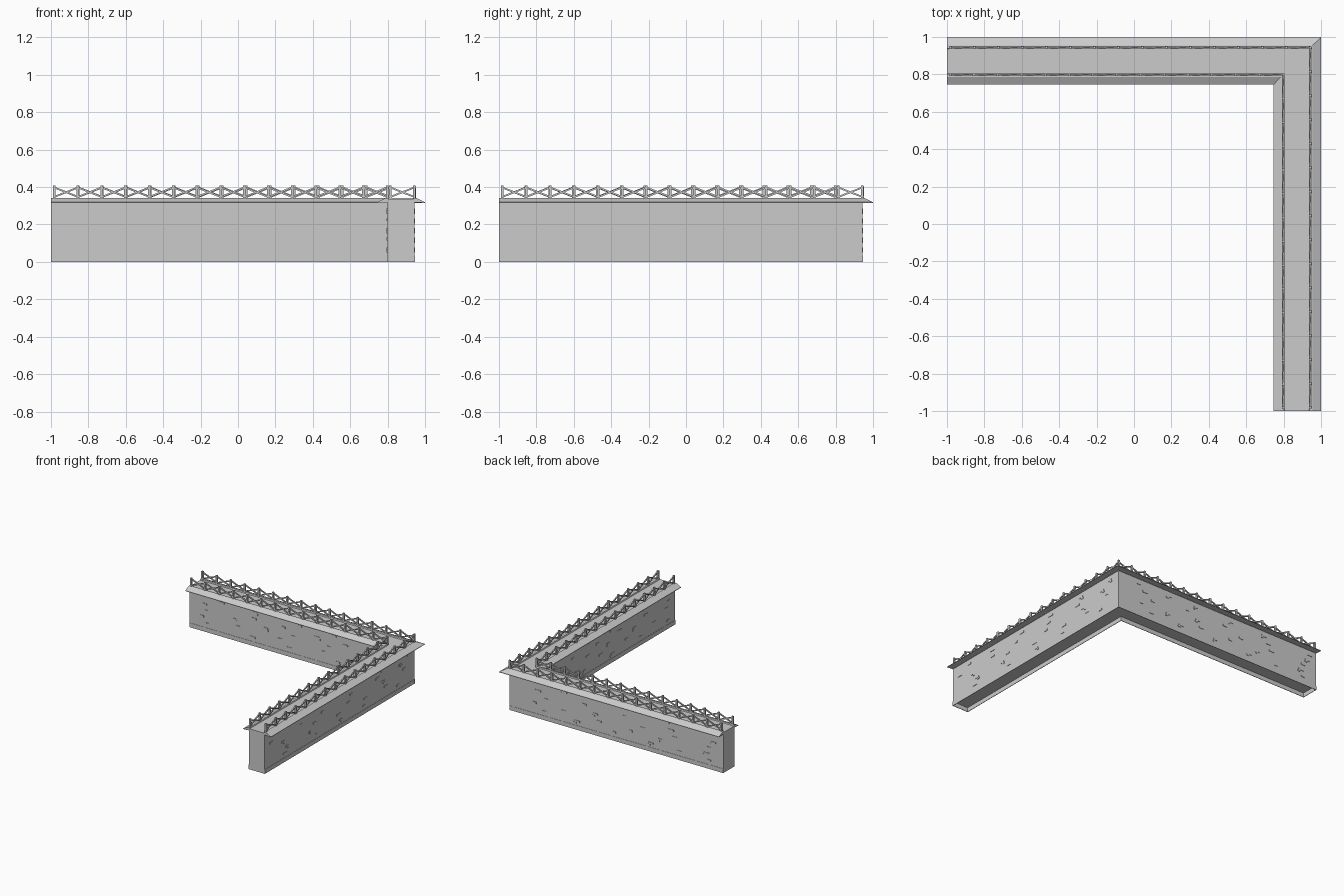
import bpy, bmesh, math, random
from mathutils import Vector, Matrix

if "Cube" in bpy.data.objects:
    bpy.data.objects.remove(bpy.data.objects["Cube"])

random.seed(7)
OUT, INN = 0.943, 0.798      # outer / inner wall faces
MID = (OUT + INN) / 2
DECK = 0.333


def finish(bm, name):
    bmesh.ops.recalc_face_normals(bm, faces=bm.faces)
    me = bpy.data.meshes.new(name)
    bm.to_mesh(me)
    bm.free()
    ob = bpy.data.objects.new(name, me)
    bpy.context.collection.objects.link(ob)
    return ob


def sweep_corner(name, profile):
    """Sweep a closed (offset, z) profile along the mitred L path."""
    bm = bmesh.new()
    rings = [[bm.verts.new(p) for p in pts] for pts in (
        [(-1, u, z) for u, z in profile],
        [(u, u, z) for u, z in profile],
        [(u, -1, z) for u, z in profile])]
    n = len(profile)
    for a, b in zip(rings, rings[1:]):
        for i in range(n):
            j = (i + 1) % n
            bm.faces.new((a[i], a[j], b[j], b[i]))
    bm.faces.new(rings[0])
    bm.faces.new(rings[-1])
    return finish(bm, name)


def add_box(bm, center, size, rot=None):
    m = Matrix.Translation(center)
    if rot is not None:
        m = m @ rot
    bmesh.ops.create_cube(bm, size=1, matrix=m @ Matrix.Diagonal((*size, 1)))


def add_bar(bm, a, b, w):
    a, b = Vector(a), Vector(b)
    d = b - a
    rot = d.to_track_quat('X', 'Z').to_matrix().to_4x4()
    add_box(bm, (a + b) / 2, (d.length, w, w), rot)


def place(arm, s, u, z):
    """Position s along an arm at sideways offset u."""
    return (s, u, z) if arm == 0 else (u, s, z)


# Wall body and recessed-bottom base skirt
sweep_corner("wall_body", [(INN, 0.035), (OUT, 0.035), (OUT, 0.325), (INN, 0.325)])
t = 0.002
sweep_corner("outer_skirt", [(OUT - t, 0), (OUT + t, 0), (OUT + t, 0.035), (OUT - t, 0.035)])
sweep_corner("inner_skirt", [(INN - t, 0), (INN + t, 0), (INN + t, 0.035), (INN - t, 0.035)])
bm = bmesh.new()
add_box(bm, (-1 + t, MID, 0.0175), (2 * t, OUT - INN, 0.035))
add_box(bm, (MID, -1 + t, 0.0175), (OUT - INN, 2 * t, 0.035))
finish(bm, "end_skirts")

# Walkway slab and sloped eaves
sweep_corner("walkway", [(INN - .004, 0.318), (OUT + .004, 0.318),
                         (OUT + .004, DECK), (INN - .004, DECK)])
eave = [(-0.008, DECK), (-0.004, 0.341), (0.012, 0.341), (0.057, 0.319),
        (0.057, 0.315), (0.0, 0.319)]
sweep_corner("outer_eave", [(OUT + d, z) for d, z in eave])
sweep_corner("inner_eave", [(INN - d * 0.93, z) for d, z in eave])

# Railings: posts and crossed braces
for name, u, bays in (("outer_railing", OUT, 15), ("inner_railing", INN, 14)):
    bm = bmesh.new()
    start = -0.983
    step = (u - start) / bays
    for arm in (0, 1):
        for i in range(bays + 1):
            s = start + i * step
            if i < bays or arm == 0:
                add_box(bm, place(arm, s, u, 0.370), (0.014, 0.014, 0.076))
            if i < bays:
                lo, hi = 0.347, 0.398
                add_bar(bm, place(arm, s, u - .003, lo), place(arm, s + step, u - .003, hi), 0.009)
                add_bar(bm, place(arm, s, u + .003, hi), place(arm, s + step, u + .003, lo), 0.009)
    finish(bm, name)

# Scattered raised stones on the wall faces
bm = bmesh.new()
for arm in (0, 1):
    for u in (OUT, INN):
        for row in range(5):
            s = -0.95 + random.uniform(0, 0.25)
            z = 0.07 + row * 0.052
            while s < u - 0.05:
                w = random.uniform(0.03, 0.05)
                size = (w, 0.007, 0.014) if arm == 0 else (0.007, w, 0.014)
                add_box(bm, place(arm, s, u, z), size)
                if random.random() < 0.3:
                    size = (w * .5, 0.007, 0.014) if arm == 0 else (0.007, w * .5, 0.014)
                    add_box(bm, place(arm, s + w * .4, u, z - 0.014), size)
                s += random.uniform(0.25, 0.45)
finish(bm, "wall_stones")
